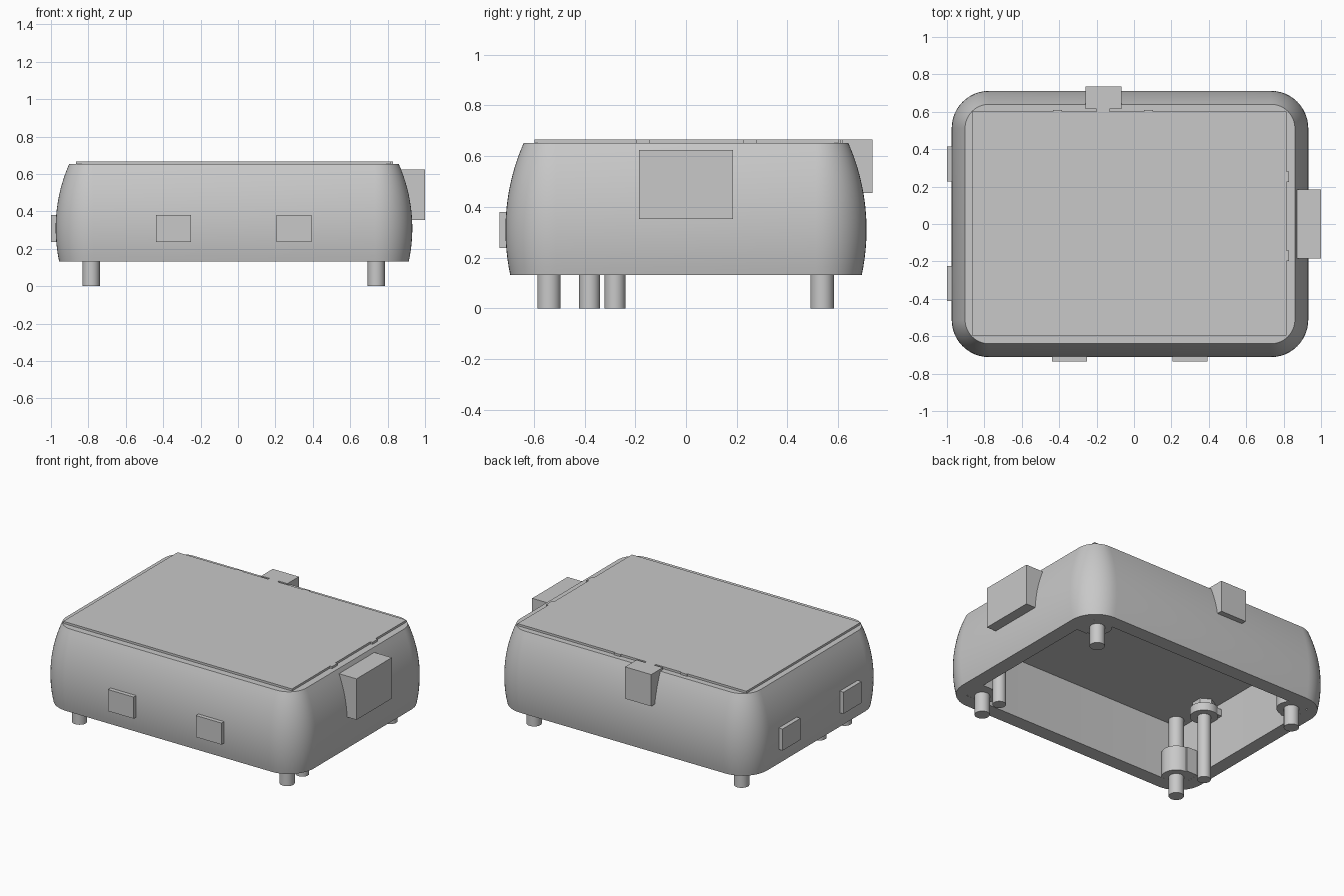
import bpy, bmesh, math

if "Cube" in bpy.data.objects:
    bpy.data.objects.remove(bpy.data.objects["Cube"])

grey = bpy.data.materials.new("neutral_grey")
grey.diffuse_color = (0.58, 0.58, 0.58, 1)
grey.use_nodes = True
grey.node_tree.nodes["Principled BSDF"].inputs["Base Color"].default_value = grey.diffuse_color
CX = -0.0215                      # centre of the shell in x
X0, X1, YI = -0.865, 0.815, 0.597  # inner cavity limits
CEIL = 0.528                      # cavity ceiling height


def finish(name, bm, smooth=False):
    bmesh.ops.recalc_face_normals(bm, faces=bm.faces)
    me = bpy.data.meshes.new(name)
    bm.to_mesh(me)
    bm.free()
    me.materials.append(grey)
    ob = bpy.data.objects.new(name, me)
    bpy.context.collection.objects.link(ob)
    if smooth:
        bpy.ops.object.select_all(action='DESELECT')
        ob.select_set(True)
        bpy.context.view_layer.objects.active = ob
        bpy.ops.object.shade_smooth_by_angle(angle=math.radians(30))
    return ob


def box(name, x, y, z):
    bm = bmesh.new()
    bmesh.ops.create_cube(bm, size=1)
    for v in bm.verts:
        for i, (a, b) in enumerate((x, y, z)):
            v.co[i] = (a + b) / 2 + v.co[i] * (b - a)
    return finish(name, bm)


def cylinder(name, x, y, r, z0, z1, sides=32):
    bm = bmesh.new()
    bmesh.ops.create_cone(bm, cap_ends=True, segments=sides, radius1=r,
                          radius2=r, depth=z1 - z0)
    bmesh.ops.translate(bm, vec=(x, y, (z0 + z1) / 2), verts=bm.verts)
    return finish(name, bm, sides > 8)


def rounded_ring(bm, x0, x1, hy, r, z, n=12):
    ring = []
    corners = ((x1 - r, hy - r), (x0 + r, hy - r), (x0 + r, r - hy), (x1 - r, r - hy))
    for k, (cx, cy) in enumerate(corners):
        for i in range(n + 1):
            a = math.pi / 2 * (k + i / n)
            ring.append(bm.verts.new((cx + r * math.cos(a), cy + r * math.sin(a), z)))
    return ring


# Bulging shell, open at the bottom, with a straight-walled cavity
bm = bmesh.new()
rings = [rounded_ring(bm, X0, X1, YI, 0.008, CEIL),
         rounded_ring(bm, X0, X1, YI, 0.008, 0.131)]
STEPS = 16
for i in range(STEPS + 1):
    z = 0.131 + (0.652 - 0.131) * i / STEPS
    d = 0.85 - math.sqrt(0.85 ** 2 - (z - 0.31) ** 2)   # arc profile inset
    rings.append(rounded_ring(bm, CX - 0.9535 + d, CX + 0.9535 - d, 0.712 - d, 0.2 - d, z))
for a, b in zip(rings, rings[1:]):
    for i in range(len(a)):
        j = (i + 1) % len(a)
        bm.faces.new((a[i], a[j], b[j], b[i]))
bm.faces.new(rings[0])
bm.faces.new(rings[-1])
finish("shell", bm, True)

# Thin top plate with small edge tabs
box("top_plate", (X0, X1), (-YI, 0.602), (0.64, 0.666))
for y in (0.252, -0.17):
    box("side_tab", (X1 - 0.02, 0.83), (y - 0.028, y + 0.028), (0.64, 0.666))
for x in (-0.41, 0.078):
    box("back_tab", (x - 0.024, x + 0.024), (0.58, 0.609), (0.64, 0.666))

# Connector blocks on the right and back
box("right_connector", (0.83, 1.0), (-0.185, 0.185), (0.353, 0.625))
box("back_connector", (-0.26, -0.068), (0.615, 0.736), (0.455, 0.666))
box("back_connector_neck", (-0.2, -0.13), (0.59, 0.62), (0.64, 0.666))

# Flat pads on the front and left
for x in (-0.345, 0.3):
    box("front_pad", (x - 0.094, x + 0.094), (-0.736, -0.65), (0.237, 0.38))
for y in (0.321, -0.318):
    box("left_pad", (-1.0, -0.92), (y - 0.094, y + 0.094), (0.237, 0.38))

# Corner legs with bosses flush with the rim
for x, wx in ((-0.785, X0 - 0.01), (0.739, X1 + 0.01)):
    for y in (-0.54, 0.537):
        cylinder("corner_leg", x, y, 0.046, 0, CEIL + 0.005)
        cylinder("leg_boss", x, y, 0.09, 0.1315, 0.3)
        s = -1 if y > 0 else 1
        box("boss_web", tuple(sorted((x, wx))), tuple(sorted((y, y + s * 0.1))), (0.1315, 0.3))

# Inner pins with collars and nuts near the ceiling
for x, y, s in ((-0.785, -0.28, -1), (0.739, -0.38, 1)):
    cylinder("inner_pin", x, y, 0.041, 0, CEIL + 0.005)
    cylinder("pin_collar", x, y, 0.085, 0.435, 0.49)
    cylinder("pin_nut", x, y, 0.07, 0.49, CEIL + 0.005, 6)
    box("collar_web", tuple(sorted((x, x + s * 0.09))), (y - 0.07, y + 0.07), (0.44, 0.485))
